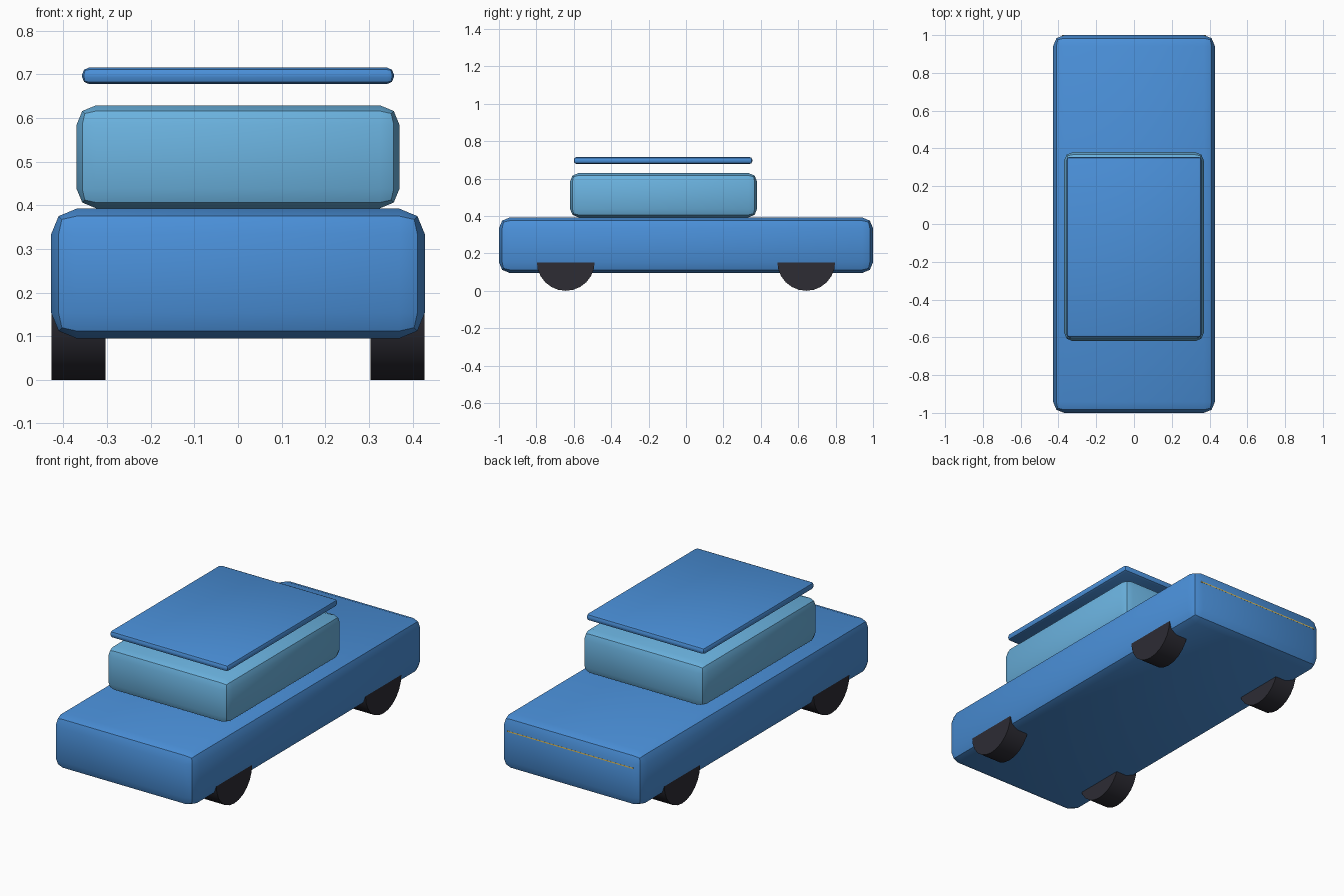
import bpy
import math

if "Cube" in bpy.data.objects:
    bpy.data.objects.remove(bpy.data.objects["Cube"])


def material(name, rgb):
    m = bpy.data.materials.new(name)
    m.diffuse_color = (*rgb, 1.0)
    m.use_nodes = True
    m.node_tree.nodes["Principled BSDF"].inputs["Base Color"].default_value = m.diffuse_color
    return m


BLUE = material("body blue", (0.069, 0.279, 0.694))
GLASS = material("window blue", (0.147, 0.451, 0.745))
RUBBER = material("tyre black", (0.026, 0.025, 0.034))
YELLOW = material("lamp yellow", (0.80, 0.55, 0.10))


def finish(obj, name, mat):
    obj.name = name
    obj.data.materials.append(mat)
    bpy.ops.object.shade_smooth_by_angle(angle=math.radians(30))
    return obj


def rounded_box(name, low, high, bevel, mat):
    """Box between two corners with a two-segment rounded edge."""
    centre = [(a + b) / 2 for a, b in zip(low, high)]
    bpy.ops.mesh.primitive_cube_add(size=1, location=centre)
    obj = bpy.context.object
    obj.scale = [b - a for a, b in zip(low, high)]
    bpy.ops.object.transform_apply(location=False, rotation=False, scale=True)
    if bevel:
        mod = obj.modifiers.new("rounded edges", 'BEVEL')
        mod.width = bevel
        mod.segments = 2
        bpy.ops.object.modifier_apply(modifier=mod.name)
    return finish(obj, name, mat)


# Body, cabin and floating roof panel
rounded_box("body", (-0.428, -1.0, 0.095), (0.428, 1.0, 0.392), 0.058, BLUE)
rounded_box("cabin", (-0.37, -0.62, 0.393), (0.37, 0.38, 0.629), 0.045, GLASS)
rounded_box("roof", (-0.357, -0.6, 0.678), (0.357, 0.355, 0.715), 0.015, BLUE)

# Thin lamp strip across the back
rounded_box("tail_lamp_strip", (-0.38, 0.996, 0.312), (0.38, 1.0005, 0.318), 0, YELLOW)

# Four wheels, nearly flush with the body sides
RADIUS, WIDTH = 0.155, 0.124
for side, side_name in ((-1, "left"), (1, "right")):
    for y, end_name in ((-0.643, "front"), (0.643, "back")):
        bpy.ops.mesh.primitive_cylinder_add(
            vertices=24, radius=RADIUS, depth=WIDTH,
            location=(side * (0.4275 - WIDTH / 2), y, RADIUS),
            rotation=(0, math.pi / 2, 0))
        finish(bpy.context.object, f"{end_name}_{side_name}_wheel", RUBBER)
